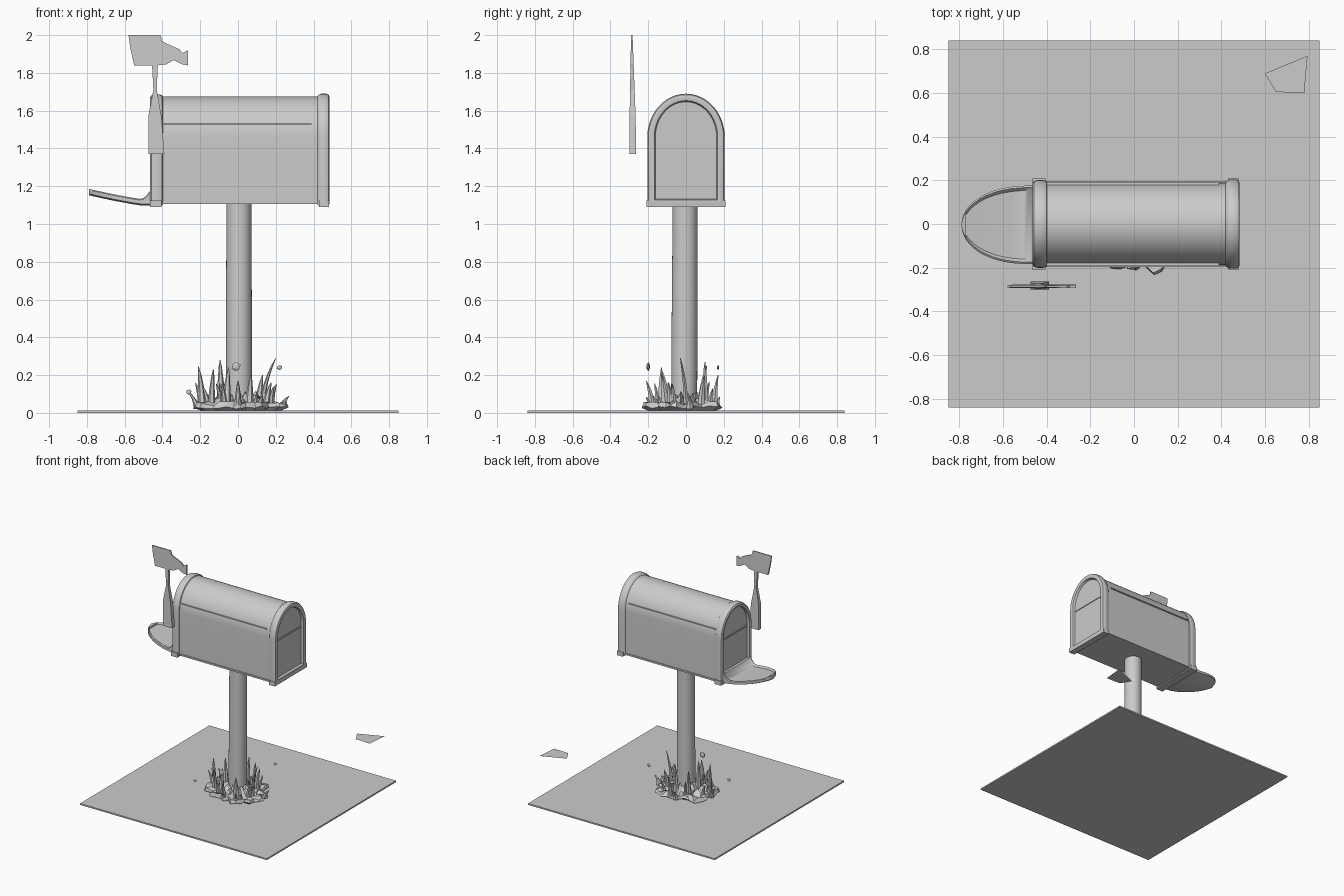
import bpy, bmesh, math, random
from mathutils import Vector

if "Cube" in bpy.data.objects:
    bpy.data.objects.remove(bpy.data.objects["Cube"])

random.seed(4)


def finish(name, bm, smooth=35):
    bmesh.ops.recalc_face_normals(bm, faces=bm.faces)
    mesh = bpy.data.meshes.new(name)
    bm.to_mesh(mesh)
    bm.free()
    ob = bpy.data.objects.new(name, mesh)
    bpy.context.collection.objects.link(ob)
    if smooth:
        bpy.ops.object.select_all(action='DESELECT')
        ob.select_set(True)
        bpy.context.view_layer.objects.active = ob
        bpy.ops.object.shade_smooth_by_angle(angle=math.radians(smooth))
    return ob


def loft(bm, rings):
    """Skin a list of equal-length point rings and cap both ends."""
    vs = [[bm.verts.new(p) for p in r] for r in rings]
    n = len(vs[0])
    for a, b in zip(vs, vs[1:]):
        for i in range(n):
            j = (i + 1) % n
            bm.faces.new((a[i], a[j], b[j], b[i]))
    bm.faces.new(vs[0])
    bm.faces.new(vs[-1])


def box(name, x, y, z):
    bm = bmesh.new()
    loft(bm, [[(x[0], y[0], h), (x[1], y[0], h), (x[1], y[1], h), (x[0], y[1], h)] for h in z])
    return finish(name, bm, 0)


# Ground plate
box("ground_plate", (-0.85, 0.85), (-0.84, 0.84), (0, 0.012))

# Post
bm = bmesh.new()
loft(bm, [[(0.005 + r * math.cos(i * math.tau / 32), y + r * math.sin(i * math.tau / 32), z)
           for i in range(32)]
          for z, r, y in ((0.01, 0.069, -0.01), (0.6, 0.068, -0.007), (1.12, 0.066, -0.004))])
finish("post", bm)


# Arched box with rolled rims and recessed end panels
def arch(x, d):
    w = 0.19 + d
    pts = [(x, -w, 1.105 - d), (x, w, 1.105 - d)]
    for i in range(25):
        a = math.pi * i / 24
        pts.append((x, w * math.cos(a), 1.46 + (0.215 + d) * math.sin(a)))
    return pts


sections = [(-0.44, -0.027), (-0.46, -0.023), (-0.465, -0.004), (-0.458, 0.006), (-0.44, 0.011),
            (-0.415, 0.011), (-0.402, 0.006), (-0.398, 0), (0.42, 0), (0.425, 0.008),
            (0.44, 0.015), (0.468, 0.015), (0.48, 0.009), (0.484, -0.002),
            (0.48, -0.022), (0.462, -0.028)]
bm = bmesh.new()
loft(bm, [arch(x, d) for x, d in sections])
finish("mailbox_body", bm)

# Side beads, lower seams and end panel ridges
for s, side in ((-1, "front"), (1, "back")):
    box(side + "_side_bead", (-0.4, 0.39), sorted((s * 0.17, s * 0.19)), (1.523, 1.531))
    box(side + "_lower_seam", (-0.4, 0.42), sorted((s * 0.18, s * 0.196)), (1.105, 1.118))
box("rear_panel_ridge", (0.455, 0.468), (-0.155, 0.155), (1.436, 1.446))
box("door_panel_ridge", (-0.447, -0.43), (-0.155, 0.155), (1.436, 1.446))

# Bottom corner feet on both rims
for x in ((-0.465, -0.405), (0.43, 0.482)):
    box("rim_foot", x, (-0.21, 0.208), (1.09, 1.125))

# Open door: a shallow tongue shaped tray curling up at the hinge
bm = bmesh.new()
rings = []
for x in (-0.445, -0.46, -0.472, -0.485, -0.5, -0.52, -0.56, -0.6, -0.64, -0.68, -0.71,
          -0.735, -0.755, -0.77, -0.7705, -0.78, -0.787, -0.79):
    t = max(0, (-0.46 - x) / 0.3305)
    w = 0.18 * math.sqrt(1 - t ** 2.4)
    wi = max(w - 0.022, w * 0.4)
    zb = 1.097 + 0.055 * max(0, (-0.5 - x) / 0.29) ** 1.2
    curl = 0.055 * max(0, (x + 0.52) / 0.06) ** 2
    zt = zb + 0.034 + min(curl, 0.06)
    zf = zt if x < -0.7701 else zt - 0.014
    prof = [(-w, zb + 0.008), (-wi, zb), (wi, zb), (w, zb + 0.008), (w, zt - 0.006), (w - (w - wi) * 0.4, zt),
            (wi, zf), (-wi, zf), (-w + (w - wi) * 0.4, zt), (-w, zt - 0.006)]
    rings.append([(x, y - 0.004, z) for y, z in prof])
loft(bm, rings)
finish("open_door", bm)

# Signal flag: flat silhouette, thicker towards the foot of its arm
half = [(-.58, 2), (-.41, 2), (-.40, 1.965), (-.31, 1.925), (-.295, 1.905), (-.265, 1.92),
        (-.265, 1.84), (-.295, 1.845), (-.34, 1.868), (-.38, 1.845), (-.425, 1.84),
        (-.43, 1.71), (-.405, 1.57), (-.39, 1.37), (-.475, 1.37), (-.475, 1.57),
        (-.448, 1.71), (-.455, 1.84), (-.55, 1.84), (-.57, 1.93)]


def flag_ring(s):
    out = []
    for x, z in half:
        k = max(0, min(1, (2 - z) / 0.5))
        out.append((x, -0.287 + 0.005 * k + s * (0.004 + 0.014 * k), z))
    return out


bm = bmesh.new()
loft(bm, [flag_ring(-1), flag_ring(1)])
finish("signal_flag", bm, 0)

# Rough soil mound around the post
bm = bmesh.new()
n = 40
jit = [random.uniform(0.8, 1.12) for _ in range(n)]
rings = []
for r, z, rough in ((0.19, 0.012, 0), (0.225, 0.03, 0.008), (0.215, 0.05, 0.014),
                    (0.17, 0.045, 0.02), (0.12, 0.06, 0.025), (0.075, 0.09, 0.03), (0.05, 0.09, 0)):
    rings.append([(0.01 + 1.08 * r * j * math.cos(i * math.tau / n),
                   -0.015 + 0.93 * r * j * math.sin(i * math.tau / n),
                   z + random.uniform(-rough, rough)) for i, j in enumerate(jit)])
loft(bm, rings)
finish("soil_mound", bm)


# Grass blades: tapered, bent tubes
def blade(bm, x, y, h, lx, ly, w):
    rings = []
    for k in range(7):
        t = k / 6
        r = w * (1 - t) ** 0.7 + 0.002
        c = Vector((x + lx * t * t, y + ly * t * t, 0.02 + (h - 0.02) * t))
        rings.append([c + Vector((r * math.cos(a), r * math.sin(a), 0))
                      for a in (i * math.tau / 6 for i in range(6))])
    loft(bm, rings)


bm = bmesh.new()
for b in ((-0.19, -0.04, 0.245, -0.02, 0.02, 0.022), (-0.14, -0.1, 0.23, 0.01, -0.03, 0.02),
          (-0.09, -0.03, 0.28, -0.005, 0.0, 0.025), (-0.06, -0.13, 0.24, 0.01, 0.0, 0.025),
          (0.13, 0.0, 0.29, 0.07, -0.03, 0.014), (0.11, 0.08, 0.2, 0.02, 0.02, 0.022),
          (0.06, -0.11, 0.2, 0.01, -0.02, 0.025), (0.02, 0.1, 0.27, 0.01, 0.0, 0.022),
          (-0.08, 0.08, 0.25, -0.02, 0.03, 0.022), (0.17, -0.07, 0.14, 0.02, -0.02, 0.02),
          (-0.22, -0.02, 0.12, -0.05, 0.02, 0.015), (0.04, 0.15, 0.2, 0.0, 0.02, 0.018),
          (0.0, -0.18, 0.17, 0.0, -0.03, 0.02), (0.23, 0.02, 0.09, 0.04, 0.0, 0.02)):
    blade(bm, *b)
for i in range(22):
    a = i * math.tau / 22 + random.uniform(-0.1, 0.1)
    r = random.uniform(0.09, 0.2)
    blade(bm, r * math.cos(a), r * math.sin(a) * 0.9 - 0.015, random.uniform(0.07, 0.17),
          0.03 * math.cos(a), 0.02 * math.sin(a), random.uniform(0.012, 0.022))
finish("grass_blades", bm)

# Loose flying bits near the grass
for i, (x, y, z, r) in enumerate(((-0.01, -0.2, 0.245, 0.024), (0.22, 0.17, 0.24, 0.014),
                                  (-0.26, -0.19, 0.11, 0.014))):
    bm = bmesh.new()
    bmesh.ops.create_icosphere(bm, subdivisions=1, radius=r)
    for v in bm.verts:
        v.co = Vector((v.co.x * 1.1, v.co.y * 0.4, v.co.z)) + Vector((x, y, z))
    finish("loose_bit", bm, 0)

# Flat floating shard behind the post
bm = bmesh.new()
bm.faces.new([bm.verts.new((x, y, 0.39)) for x, y in
              ((0.60, 0.69), (0.65, 0.605), (0.78, 0.60), (0.795, 0.77))])
finish("floating_shard", bm, 0)
